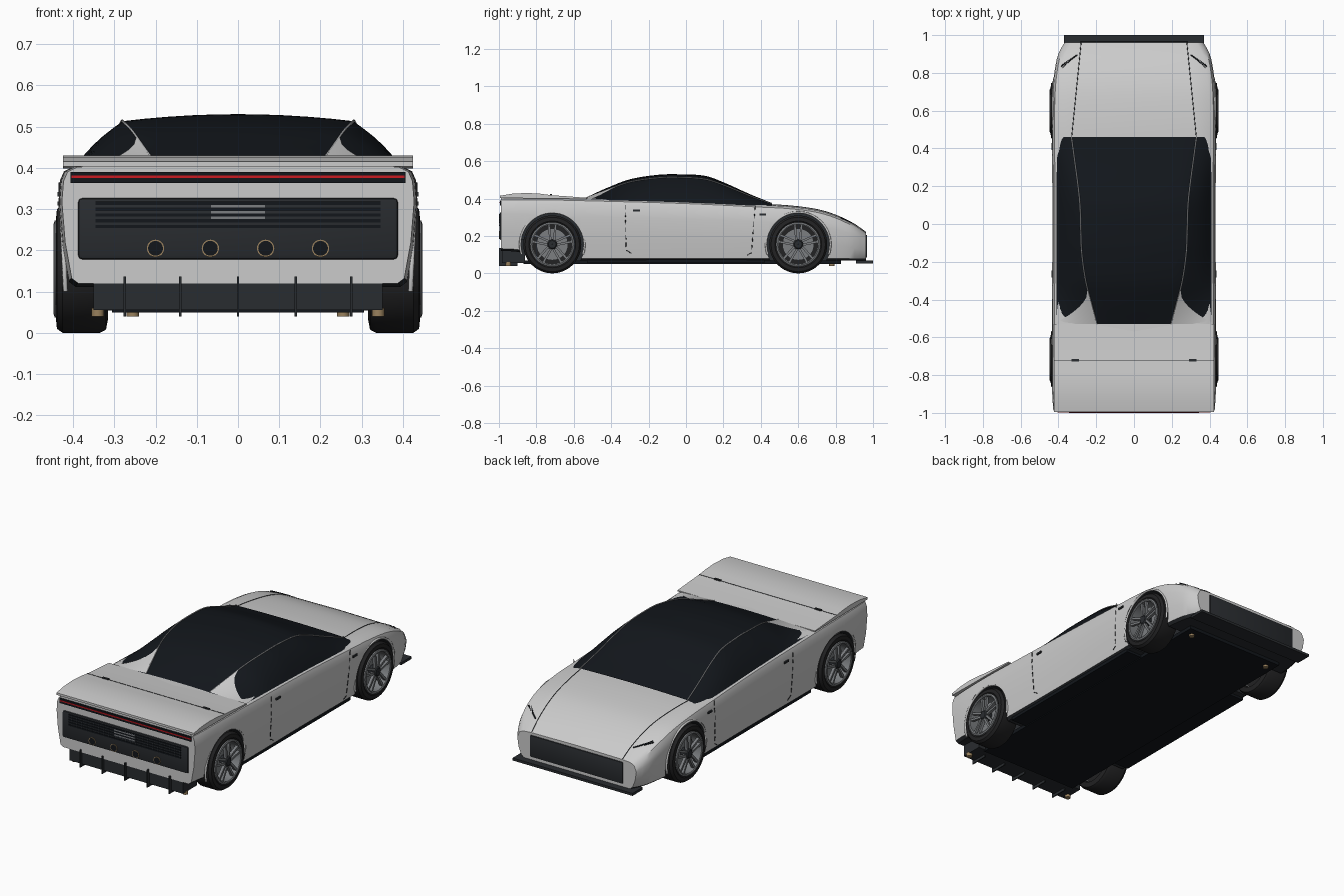
import bpy, bmesh, math
from mathutils import Matrix, Vector

if "Cube" in bpy.data.objects:
    bpy.data.objects.remove(bpy.data.objects["Cube"])


def mat(name, r, g, b):
    m = bpy.data.materials.new(name)
    m.diffuse_color = (r, g, b, 1)
    m.use_nodes = True
    m.node_tree.nodes["Principled BSDF"].inputs["Base Color"].default_value = m.diffuse_color
    return m


WHITE = mat("white_paint", .72, .74, .75)
GLASS = mat("dark_glass", .006, .008, .011)
DARK = mat("dark_trim", .022, .025, .029)
RUBBER = mat("rubber", .016, .016, .017)
RIM = mat("rim_grey", .2, .21, .22)
SILVER = mat("silver_line", .42, .43, .44)
RED = mat("red_light", .6, .01, .015)
TAN = mat("tan_pad", .32, .22, .11)


def finish(name, bm, *mats, angle=35):
    bmesh.ops.recalc_face_normals(bm, faces=bm.faces[:])
    me = bpy.data.meshes.new(name)
    bm.to_mesh(me)
    bm.free()
    ob = bpy.data.objects.new(name, me)
    bpy.context.collection.objects.link(ob)
    for m in mats:
        me.materials.append(m)
    smooth(ob, angle)
    return ob


def smooth(ob, angle=35):
    bpy.ops.object.select_all(action='DESELECT')
    ob.select_set(True)
    bpy.context.view_layer.objects.active = ob
    bpy.ops.object.shade_smooth_by_angle(angle=math.radians(angle))


def at(rows, y):
    """Smooth interpolation of a station table; first column is y, ascending."""
    i = max(k for k in range(len(rows) - 1) if k == 0 or rows[k][0] <= y)
    a, b = rows[i], rows[i + 1]
    p, q = rows[max(i - 1, 0)], rows[min(i + 2, len(rows) - 1)]
    h = b[0] - a[0]
    t = (y - a[0]) / h
    out = []
    for c in range(1, len(a)):
        m0 = (b[c] - p[c]) / (b[0] - p[0]) * h
        m1 = (q[c] - a[c]) / (q[0] - a[0]) * h
        out.append((2*t**3 - 3*t*t + 1)*a[c] + (t**3 - 2*t*t + t)*m0
                   + (3*t*t - 2*t**3)*b[c] + (t**3 - t*t)*m1)
    return out


def grid(bm, rows, closed=False):
    vs = [[bm.verts.new(p) for p in r] for r in rows]
    n = len(rows[0])
    for a, b in zip(vs, vs[1:]):
        for j in range(n if closed else n - 1):
            k = (j + 1) % n
            bm.faces.new((a[j], a[k], b[k], b[j]))
    return vs


def box(name, x0, x1, y0, y1, z0, z1, m, bevel=0):
    bm = bmesh.new()
    M = Matrix.Translation(((x0+x1)/2, (y0+y1)/2, (z0+z1)/2)) @ Matrix.Diagonal((x1-x0, y1-y0, z1-z0, 1))
    bmesh.ops.create_cube(bm, size=1, matrix=M)
    if bevel:
        bmesh.ops.bevel(bm, geom=bm.edges[:], offset=bevel, segments=2, profile=.5, affect='EDGES')
    return finish(name, bm, m)


def tube(name, pts, r, m):
    cu = bpy.data.curves.new(name, 'CURVE')
    cu.dimensions, cu.bevel_depth, cu.bevel_resolution, cu.use_fill_caps = '3D', r, 1, True
    sp = cu.splines.new('POLY')
    sp.points.add(len(pts) - 1)
    for p, c in zip(sp.points, pts):
        p.co = (*c, 1)
    ob = bpy.data.objects.new(name, cu)
    bpy.context.collection.objects.link(ob)
    cu.materials.append(m)


def cylinder(name, loc, r, depth, axis, m, n=24):
    bm = bmesh.new()
    rot = Vector((0, 0, 1)).rotation_difference(Vector(axis)).to_matrix().to_4x4()
    bmesh.ops.create_cone(bm, cap_ends=True, segments=n, radius1=r, radius2=r, depth=depth,
                          matrix=Matrix.Translation(loc) @ rot)
    return finish(name, bm, m)


# Body shell: y, half width, bottom z, shoulder z
BODY = [(-.988, .427, .12, .403), (-.9, .433, .115, .404), (-.72, .436, .075, .404), (-.53, .435, .068, .4),
        (0, .432, .068, .385), (.4, .434, .068, .366), (.55, .435, .068, .358), (.7, .431, .068, .338),
        (.8, .422, .068, .308), (.9, .401, .068, .26), (.962, .367, .068, .216)]


def section(y):
    w, b, s = at(BODY, y)
    h = s - b
    cx = .33 - .05 * min(max((y - .46) / .5, 0), 1)
    half = [(0, b), (w-.04, b), (w-.024, b+.012), (w-.008, b+.35*h), (w, b+.7*h), (w-.004, s-.035),
            (w-.014, s-.012), (w-.037, s-.001), (cx, s+.003), (0, s+.006)]
    return [(x, y, z) for x, z in half] + [(-x, y, z) for x, z in half[-2:0:-1]]


bm = bmesh.new()
N = 64
rings = grid(bm, [section(-.988 + 1.95 * i / N) for i in range(N + 1)], True)
bm.faces.new(rings[0])
bm.faces.new(rings[-1])
bm.normal_update()
bmesh.ops.recalc_face_normals(bm, faces=bm.faces[:])
for f in bm.faces:
    f.material_index = int(f.normal.z < -.7)
body = finish("body_shell", bm, WHITE, DARK)

# Wheel arches cut into the body, with raised lips
AXLES = {"rear": -.715, "front": .6}
SIDES = {"right": 1, "left": -1}
WZ = .155
for end, y in AXLES.items():
    for side, s in SIDES.items():
        cut = cylinder("arch_cutter", (s*.45, y, WZ), .172, .32, (1, 0, 0), WHITE, 56)
        cut.data.materials.append(DARK)
        for p in cut.data.polygons:
            p.material_index = 1
        cut.hide_render = True
        mod = body.modifiers.new("arch", 'BOOLEAN')
        mod.operation, mod.object, mod.solver = 'DIFFERENCE', cut, 'EXACT'
        bpy.context.view_layer.objects.active = body
        bpy.ops.object.modifier_apply(modifier=mod.name)
        bpy.data.objects.remove(cut)
        arc = [math.radians(-18 + 216 * i / 36) for i in range(37)]
        tube(f"{end}_{side}_arch_lip", [(s*(.421 + .008*math.sin(a)), y + .172*math.cos(a), WZ + .172*math.sin(a))
                                        for a in arc], .006, WHITE)
smooth(body)

# Glass cabin: y, base half width, roof-edge x, roof-edge z, centre z
CABIN = [(-.53, .408, .195, .405, .408), (-.42, .41, .225, .446, .458), (-.3, .41, .255, .488, .503),
         (-.15, .41, .276, .51, .527), (-.05, .41, .28, .513, .53), (.1, .41, .285, .503, .522),
         (.2, .41, .295, .472, .487), (.35, .407, .315, .411, .42), (.46, .4, .33, .371, .376)]


def side_pt(y, t, off=0):
    wb, ex, ez, cz = at(CABIN, y)
    bz = at(BODY, y)[2] - .006
    k = .012 * math.sin(math.pi * t) * min(1, (ez - bz) / .1)
    return (ex + (wb-ex)*t + k*.6 + off, y, ez + (bz-ez)*t + k*.6 + off)


def cabin_row(y):
    wb, ex, ez, cz = at(CABIN, y)
    half = [side_pt(y, 1 - i/6) for i in range(7)]
    half += [(ex*u, y, cz - (cz-ez)*u*u) for u in (.8, .6, .4, .2)]
    return half + [(0, y, cz)] + [(-x, yy, z) for x, yy, z in half[::-1]]


bm = bmesh.new()
ys = [-.53 + .99 * i / 48 for i in range(49)]
grid(bm, [cabin_row(y) for y in ys])
finish("cabin_glass", bm, GLASS, angle=25)

for side, s in SIDES.items():
    # Rear pillar patch, roof seam and bonnet crease
    bm = bmesh.new()
    rows = []
    for i in range(13):
        t = i / 12
        top = -.35 - .17 * t ** .6
        rows.append([(s*x, y, z) for x, y, z in
                     (side_pt(-.53 + (top + .53) * j / 8, t, .003) for j in range(9))])
    grid(bm, rows)
    finish(f"{side}_rear_pillar", bm, WHITE)
    tube(f"{side}_roof_seam", [(s*x, y, z) for x, y, z in (side_pt(y, 0, .001) for y in ys)], .003, SILVER)
    crease = [section(.46 + .5 * i / 16)[8] for i in range(17)]
    tube(f"{side}_bonnet_crease", [(s*x, y, z) for x, y, z in crease], .002, DARK)

    # Headlight slits
    def lamp(x, y):
        return (s*x, y, at(BODY, y)[2] + .001)
    tube(f"{side}_headlight", [lamp(.3, .895), lamp(.335, .87), lamp(.375, .83), lamp(.35, .865), lamp(.385, .835)],
         .004, GLASS)

    # Door seams (dashed) and handles
    for k, path in enumerate([[(-.325, .365), (-.32, .125), (-.275, .095)], [(.37, .36), (.35, .11), (.315, .09)]]):
        for a, b in zip(path, path[1:]):
            n = max(1, round(math.dist(a, b) / .04))
            for i in range(n):
                pts = []
                for f in (i/n, (i+.6)/n):
                    y, z = a[0] + (b[0]-a[0])*f, a[1] + (b[1]-a[1])*f
                    w, bz, sz = at(BODY, y)
                    u = (z - bz) / (sz - bz)
                    pts.append((s*(w - .001 - .022*max(0, .7-u)**1.3), y, z))
                tube(f"{side}_door_seam", pts, .002, DARK)
    for y, z in ((-.265, .336), (.41, .314)):
        box(f"{side}_door_handle", s*.43 - .008, s*.43 + .008, y-.018, y+.018, z-.005, z+.005, DARK)

# Wheels
TYRE = [(.432, .112), (.441, .125), (.439, .145), (.425, .155), (.335, .155), (.32, .147), (.315, .12), (.33, .112)]
HOOP = [(.444, .104), (.447, .11), (.444, .118), (.34, .115), (.34, .106)]
HUB = [(.445, .001), (.445, .02), (.438, .028), (.33, .028), (.33, .001)]
DISC = [(.405, .001), (.405, .085), (.39, .085), (.39, .001)]
BACK = [(.36, .001), (.36, .112), (.345, .112), (.345, .001)]


def lathe(name, prof, s, y, m):
    bm = bmesh.new()
    n = 48
    rows = [[(s*x, y + r*math.cos(2*math.pi*i/n), WZ + r*math.sin(2*math.pi*i/n)) for x, r in prof]
            for i in range(n)]
    grid(bm, rows + rows[:1], True)
    bmesh.ops.remove_doubles(bm, verts=bm.verts[:], dist=1e-5)
    finish(name, bm, m)


for end, y in AXLES.items():
    for side, s in SIDES.items():
        for part, prof, m in (("tyre", TYRE, RUBBER), ("rim", HOOP, RIM), ("hub", HUB, DARK),
                              ("brake_disc", DISC, RIM), ("rim_back", BACK, RUBBER)):
            lathe(f"{end}_{side}_{part}", prof, s, y, m)
        bm = bmesh.new()
        for i in range(5):
            for e in (-1, 1):
                M = (Matrix.Translation((s*.432, y, WZ)) @ Matrix.Rotation(2*math.pi*i/5 + math.pi/2, 4, 'X')
                     @ Matrix.Translation((0, .064, e*.014)) @ Matrix.Rotation(e*.1, 4, 'X')
                     @ Matrix.Diagonal((.016, .092, .012, 1)))
                bmesh.ops.create_cube(bm, size=1, matrix=M)
        finish(f"{end}_{side}_spokes", bm, RIM)

# Rear deck and raised spoiler lip
bm = bmesh.new()
prof = [(-.53, .404), (-.62, .411), (-.72, .418), (-.78, .426), (-.85, .43), (-.93, .426), (-.994, .415),
        (-.994, .403), (-.53, .398)]
rows = grid(bm, [[(x, y, z) for y, z in prof] for x in (-.424, .424)], True)
for r in rows:
    bm.faces.new(r)
finish("rear_deck", bm, WHITE)
tube("deck_seam", [(-.424, -.722, .4185), (.424, -.722, .4185)], .0015, DARK)
for s in (-1, 1):
    box("deck_hinge", s*.31-.02, s*.31+.02, -.728, -.716, .415, .424, DARK)

# Rear end: light bar, bumper, slats, plate, exhausts, diffuser
box("light_bar", -.406, .406, -.994, -.97, .363, .39, GLASS)
box("light_strip", -.404, .404, -.997, -.98, .375, .381, RED)
box("rear_bumper", -.388, .388, -.997, -.9, .178, .327, DARK, .01)
for z in (.258, .272, .286, .3, .314):
    box("bumper_slat", -.345, .345, -1, -.98, z-.004, z+.004, GLASS)
box("plate", -.066, .066, -1, -.98, .272, .315, RIM)
for x in (-.2, -.067, .067, .2):
    cylinder("exhaust_ring", (x, -.99, .205), .021, .02, (0, 1, 0), TAN)
    cylinder("exhaust_bore", (x, -.99, .205), .018, .0204, (0, 1, 0), GLASS)
box("diffuser", -.35, .35, -.985, -.86, .055, .185, DARK)
for x in (-.275, -.14, 0, .14, .275):
    box("diffuser_fin", x-.003, x+.003, -1, -.9, .04, .137, DARK)
for x, y in ((.34, -.95), (.255, .78)):
    for s in (-1, 1):
        cylinder("jack_pad", (s*x, y, .05), .015, .02, (0, 0, 1), TAN, 16)

# Floor, sills, grille and splitter
box("floor", -.305, .305, -.87, .83, .05, .07, GLASS)
box("floor_middle", -.4, .4, -.53, .42, .055, .075, GLASS)
box("front_grille", -.285, .285, .94, .968, .085, .205, DARK, .004)
box("front_splitter", -.37, .37, .91, 1, .054, .068, DARK)
